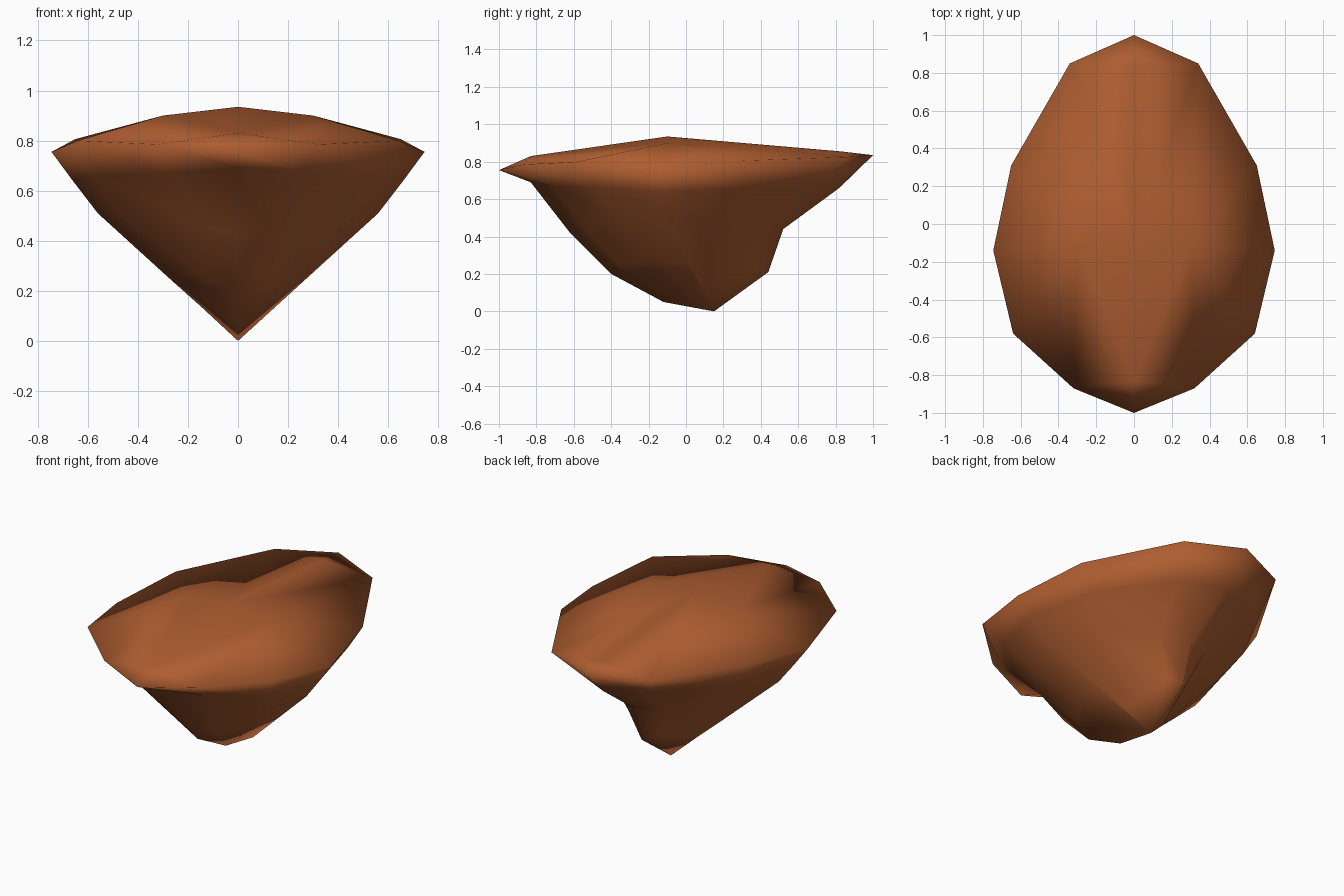
import bpy, bmesh

if "Cube" in bpy.data.objects:
    bpy.data.objects.remove(bpy.data.objects["Cube"])

brown = bpy.data.materials.new("warm brown")
brown.diffuse_color = (0.42, 0.11, 0.03, 1)
brown.use_nodes = True
brown.node_tree.nodes["Principled BSDF"].inputs["Base Color"].default_value = brown.diffuse_color

# Right half of the outline rings, front to back: rim, then three hull levels
RIM = [(0, -1, .755), (.32, -.87, .785), (.64, -.58, .80), (.745, -.14, .755),
       (.65, .31, .806), (.34, .85, .825), (0, 1, .835)]
UPPER = [(0, -.83, .69), (.28, -.72, .67), (.57, -.48, .66), (.66, -.13, .64),
         (.555, .30, .655), (.25, .70, .67), (0, .82, .66)]
MIDDLE = [(0, -.62, .42), (.22, -.56, .48), (.47, -.38, .50), (.56, -.12, .51),
          (.46, .20, .50), (.17, .42, .47), (0, .52, .44)]
LOWER = [(0, -.40, .20), (.13, -.36, .25), (.25, -.20, .27), (.28, .015, .255),
         (.14, .083, .13), (.07, .37, .235), (0, .44, .21)]


def ring(bm, half):
    """Full loop of vertices from its right half."""
    pts = half + [(-x, y, z) for x, y, z in half[-2:0:-1]]
    return [bm.verts.new(p) for p in pts]


def bridge(bm, a, b):
    n = len(a)
    for i in range(n):
        j = (i + 1) % n
        bm.faces.new(list(dict.fromkeys((a[i], a[j], b[j], b[i]))))


bm = bmesh.new()

# Hull: rings stepping down to a keel of two points
loops = [ring(bm, half) for half in (RIM, UPPER, MIDDLE, LOWER)]
rim = loops[0]
keel_front, keel_back = bm.verts.new((0, -.12, .05)), bm.verts.new((0, .15, 0))
loops.append([keel_back if v.co.y > -.1 else keel_front for v in rim])
for a, b in zip(loops, loops[1:]):
    bridge(bm, a, b)

# Crown: centre line plus one shoulder point on each side
front, mid, back = [bm.verts.new(p) for p in
                    ((0, -.83, .83), (0, -.1, .935), (0, .83, .855))]
for side in (1, -1):
    shoulder = bm.verts.new((.3 * side, -.1, .9))
    edge = [rim[i * side] for i in range(7)]
    bm.faces.new((edge[0], edge[1], front))
    bm.faces.new((front, edge[1], shoulder, mid))
    bm.faces.new((mid, shoulder, edge[5], back))
    bm.faces.new((back, edge[5], edge[6]))
    bm.faces.new((shoulder, edge[1], edge[2], edge[3]))
    bm.faces.new((shoulder, edge[3], edge[4], edge[5]))

# Smooth everything
bmesh.ops.recalc_face_normals(bm, faces=bm.faces)
for f in bm.faces:
    f.smooth = True
mesh = bpy.data.meshes.new("shell")
bm.to_mesh(mesh)
bm.free()
mesh.materials.append(brown)
bpy.context.collection.objects.link(bpy.data.objects.new("shell", mesh))
